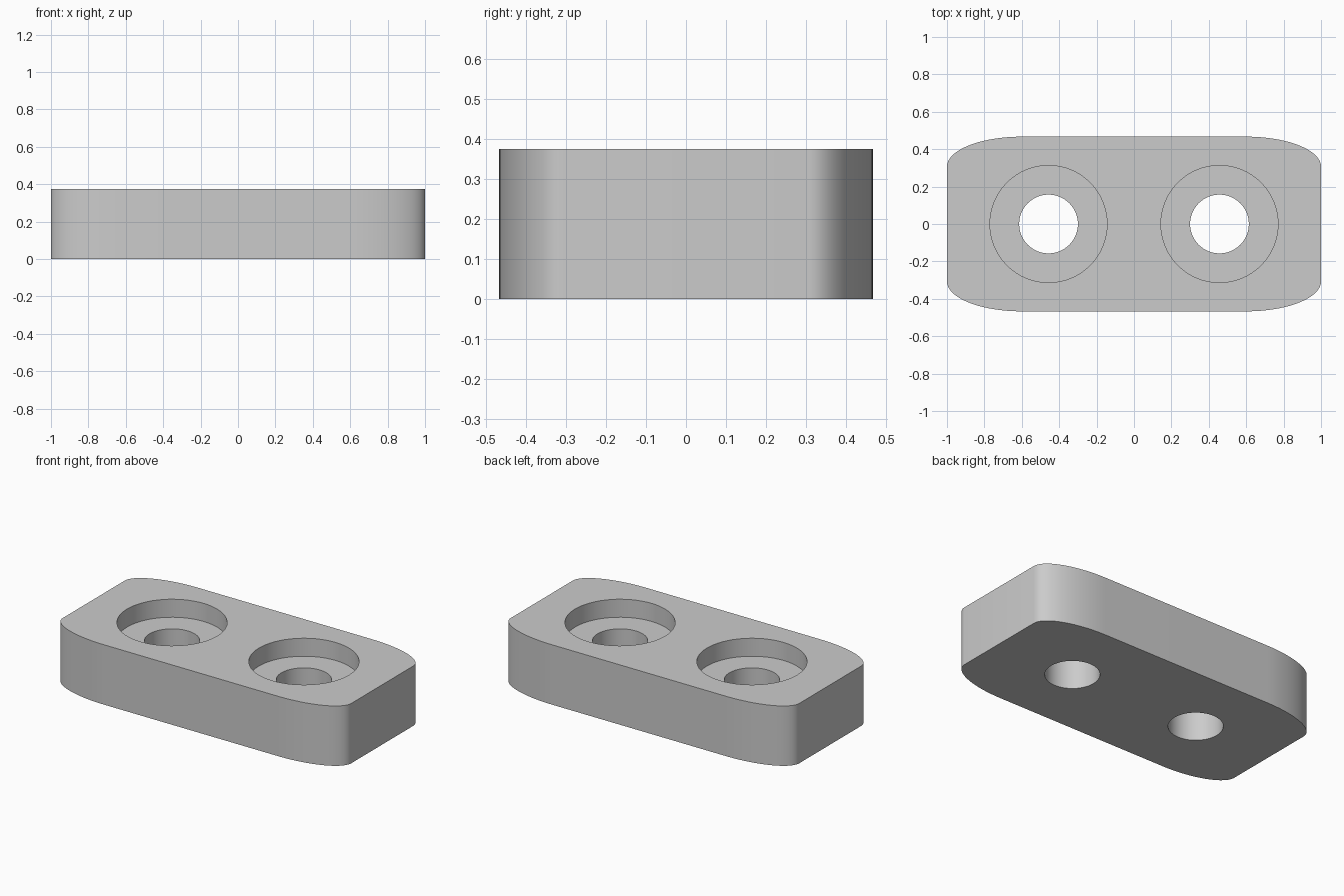
import bpy, bmesh, math

if "Cube" in bpy.data.objects:
    bpy.data.objects.remove(bpy.data.objects["Cube"])

HEIGHT = 0.375
HALF_X, HALF_Y = 1.0, 0.467
ROUND_X, ROUND_Y = 0.4, 0.16
HOLE_X, HOLE_R = 0.457, 0.157
BORE_R, BORE_FLOOR = 0.313, 0.262
SEGMENTS = 64

grey = bpy.data.materials.new("light_grey")
grey.use_nodes = True
colour = (0.6, 0.6, 0.6, 1)
grey.diffuse_color = colour
grey.node_tree.nodes["Principled BSDF"].inputs["Base Color"].default_value = colour


def make_object(name, bm):
    bmesh.ops.recalc_face_normals(bm, faces=bm.faces[:])
    mesh = bpy.data.meshes.new(name)
    bm.to_mesh(mesh)
    bm.free()
    mesh.materials.append(grey)
    obj = bpy.data.objects.new(name, mesh)
    bpy.context.collection.objects.link(obj)
    return obj


def rounded_block(name):
    # Plate outline with elliptical corners, extruded upwards
    bm = bmesh.new()
    steps = 20
    ring = []
    for quarter in range(4):
        for i in range(steps + 1):
            a = math.pi / 2 * (quarter + i / steps)
            sx = 1 if quarter in (0, 3) else -1
            sy = 1 if quarter < 2 else -1
            ring.append(bm.verts.new((sx * (HALF_X - ROUND_X) + ROUND_X * math.cos(a),
                                      sy * (HALF_Y - ROUND_Y) + ROUND_Y * math.sin(a), 0)))
    base = bm.faces.new(ring)
    top = bmesh.ops.extrude_face_region(bm, geom=[base], use_keep_orig=True)
    verts = [g for g in top["geom"] if isinstance(g, bmesh.types.BMVert)]
    bmesh.ops.translate(bm, vec=(0, 0, HEIGHT), verts=verts)
    return make_object(name, bm)


def stepped_cutter(name, x):
    # Narrow through hole below a wide counterbore, as one turned solid
    bm = bmesh.new()
    profile = [(HOLE_R, -0.1), (HOLE_R, BORE_FLOOR), (BORE_R, BORE_FLOOR), (BORE_R, HEIGHT + 0.1)]
    rings = [[bm.verts.new((x + r * math.cos(math.tau * i / SEGMENTS),
                            r * math.sin(math.tau * i / SEGMENTS), z))
              for i in range(SEGMENTS)] for r, z in profile]
    for low, high in zip(rings, rings[1:]):
        for i in range(SEGMENTS):
            j = (i + 1) % SEGMENTS
            bm.faces.new((low[i], low[j], high[j], high[i]))
    bm.faces.new(rings[0])
    bm.faces.new(rings[-1])
    return make_object(name, bm)


plate = rounded_block("mounting_plate")

# Cut both counterbored holes
cutters = [stepped_cutter("hole_cutter_" + side, x)
           for side, x in (("left", HOLE_X), ("right", -HOLE_X))]
for cutter in cutters:
    cut = plate.modifiers.new(cutter.name, "BOOLEAN")
    cut.operation = "DIFFERENCE"
    cut.solver = "EXACT"
    cut.object = cutter

bpy.ops.object.select_all(action="DESELECT")
plate.select_set(True)
bpy.context.view_layer.objects.active = plate
for name in [m.name for m in plate.modifiers]:
    bpy.ops.object.modifier_apply(modifier=name)
for cutter in cutters:
    bpy.data.objects.remove(cutter)

bpy.ops.object.shade_smooth_by_angle(angle=math.radians(30))
